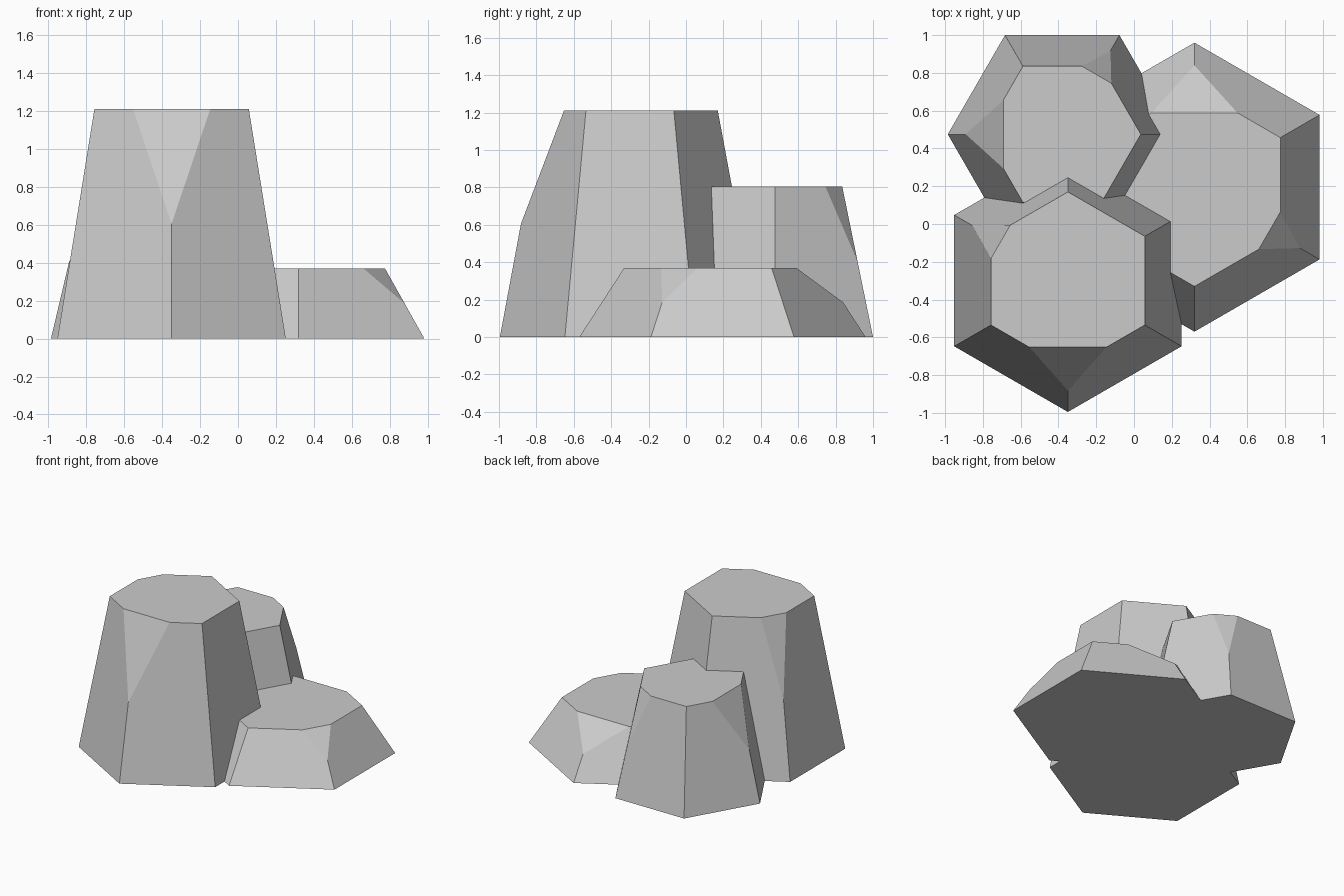
import bpy, bmesh
from math import radians, cos, sin
from mathutils import Vector, Matrix

if "Cube" in bpy.data.objects:
    bpy.data.objects.remove(bpy.data.objects["Cube"])


def column(name, cx, cy, r_bottom, r_top, height, wide_angle):
    """Tapered hexagonal rock with two corners chipped off from mid height."""
    bm = bmesh.new()
    turn = Matrix.Rotation(radians(wide_angle), 4, 'Z')

    def corner(k, r, z):
        a = radians(wide_angle + 60 * k)
        return Vector((cx + r * cos(a), cy + r * sin(a), z))

    low = [bm.verts.new(corner(k, r_bottom, 0)) for k in range(6)]
    high = [bm.verts.new(corner(k, r_top, height)) for k in range(6)]
    bm.faces.new(low[::-1])
    bm.faces.new(high)
    for k in range(6):
        n = (k + 1) % 6
        bm.faces.new((low[k], low[n], high[n], high[k]))

    # Chips: a wide one at corner 0, a narrow one at corner 4
    for k, share in ((0, 0.5), (4, 0.25)):
        top = corner(k, r_top, height)
        apex = (corner(k, r_bottom, 0) + top) / 2
        p = top.lerp(corner(k - 1, r_top, height), share)
        q = top.lerp(corner(k + 1, r_top, height), share)
        normal = (p - apex).cross(q - apex).normalized()
        if normal.dot(top - apex) < 0:
            normal.negate()
        geom = bm.verts[:] + bm.edges[:] + bm.faces[:]
        cut = bmesh.ops.bisect_plane(bm, geom=geom, dist=1e-5, plane_co=apex,
                                     plane_no=normal, clear_outer=True)
        rim = [e for e in bm.edges if e.is_boundary]
        bmesh.ops.holes_fill(bm, edges=rim, sides=0)
    bmesh.ops.recalc_face_normals(bm, faces=bm.faces[:])

    mesh = bpy.data.meshes.new(name)
    bm.to_mesh(mesh)
    bm.free()
    obj = bpy.data.objects.new(name, mesh)
    bpy.context.collection.objects.link(obj)
    return obj


# Three overlapping rocks
rocks = column("rock_cluster", -0.35, -0.30, 0.695, 0.47, 1.21, 270)
medium = column("medium_rock", -0.38, 0.475, 0.606, 0.416, 0.805, 180)
low = column("low_rock", 0.32, 0.195, 0.765, 0.525, 0.37, 90)

# Merge them into one solid
bpy.context.view_layer.objects.active = rocks
for part in (medium, low):
    mod = rocks.modifiers.new("join_" + part.name, 'BOOLEAN')
    mod.operation = 'UNION'
    mod.solver = 'EXACT'
    mod.object = part
    bpy.ops.object.modifier_apply(modifier=mod.name)
    bpy.data.objects.remove(part)
